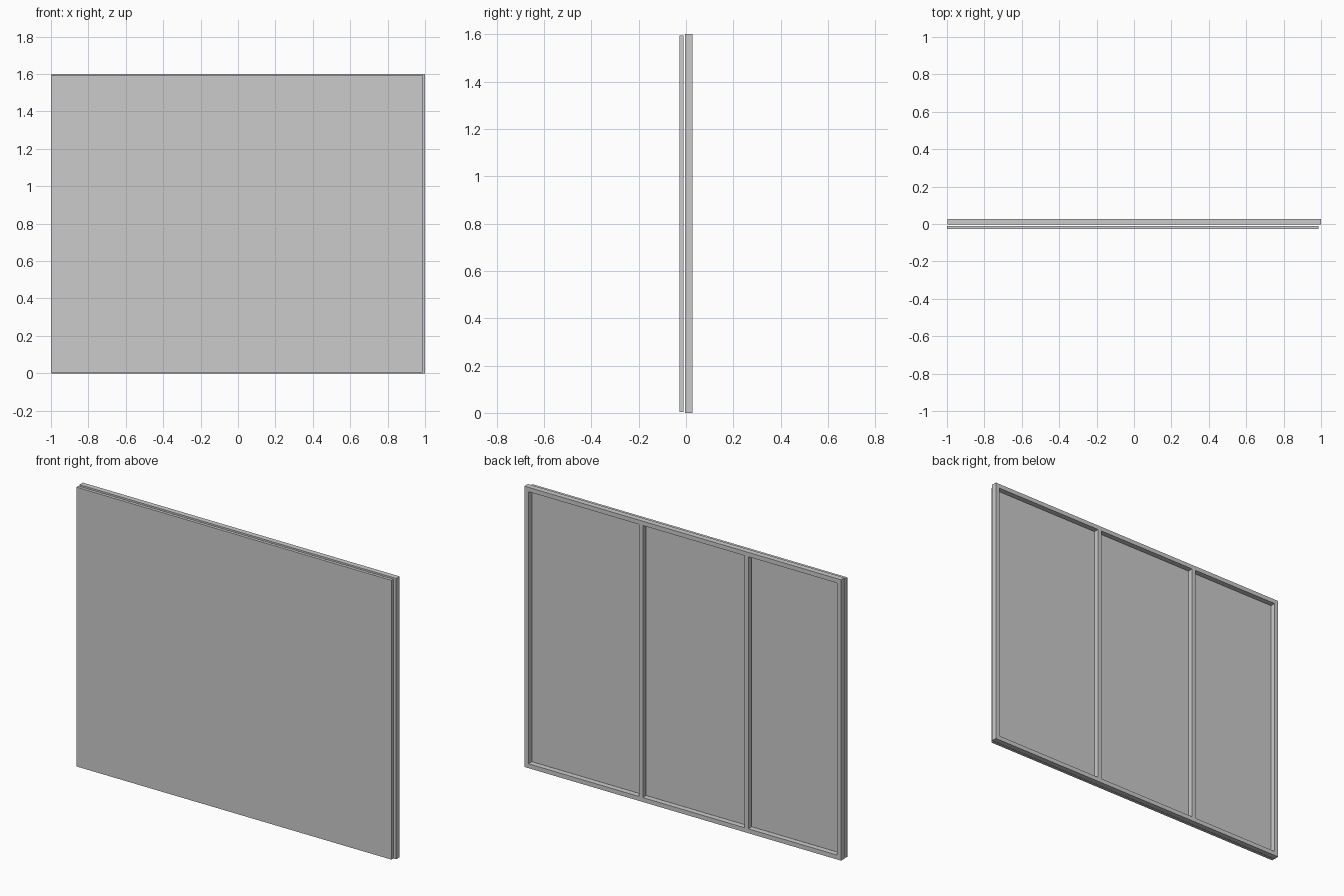
import bpy

if "Cube" in bpy.data.objects:
    bpy.data.objects.remove(bpy.data.objects["Cube"])

# Axis-aligned box from its minimum and maximum corners
def box(name, lo, hi):
    bpy.ops.mesh.primitive_cube_add(size=1, location=[(a + b) / 2 for a, b in zip(lo, hi)])
    ob = bpy.context.object
    ob.name = name
    ob.scale = [b - a for a, b in zip(lo, hi)]
    bpy.ops.object.transform_apply(location=False, rotation=False, scale=True)
    return ob

W = 0.025                 # frame bar width
Y0, Y1 = -0.004, 0.027    # frame depth range
L, R, H = -0.997, 1.0, 1.6

# Front board, slightly smaller than the frame and set just ahead of it
box("front_panel", (-1.0, -0.027, 0.003), (0.986, -0.010, 1.594))

# Outer frame rails and stiles
box("bottom_rail", (L, Y0, 0), (R, Y1, W))
box("top_rail", (L, Y0, H - W), (R, Y1, H))
box("left_stile", (L, Y0, W), (L + W, Y1, H - W))
box("right_stile", (R - W, Y0, W), (R, Y1, H - W))

# Two upright dividers behind the board
for i, x in enumerate((-0.40, 0.265)):
    box(f"divider_{i + 1}", (x - 0.0115, Y0, W), (x + 0.0115, Y1, H - W))
